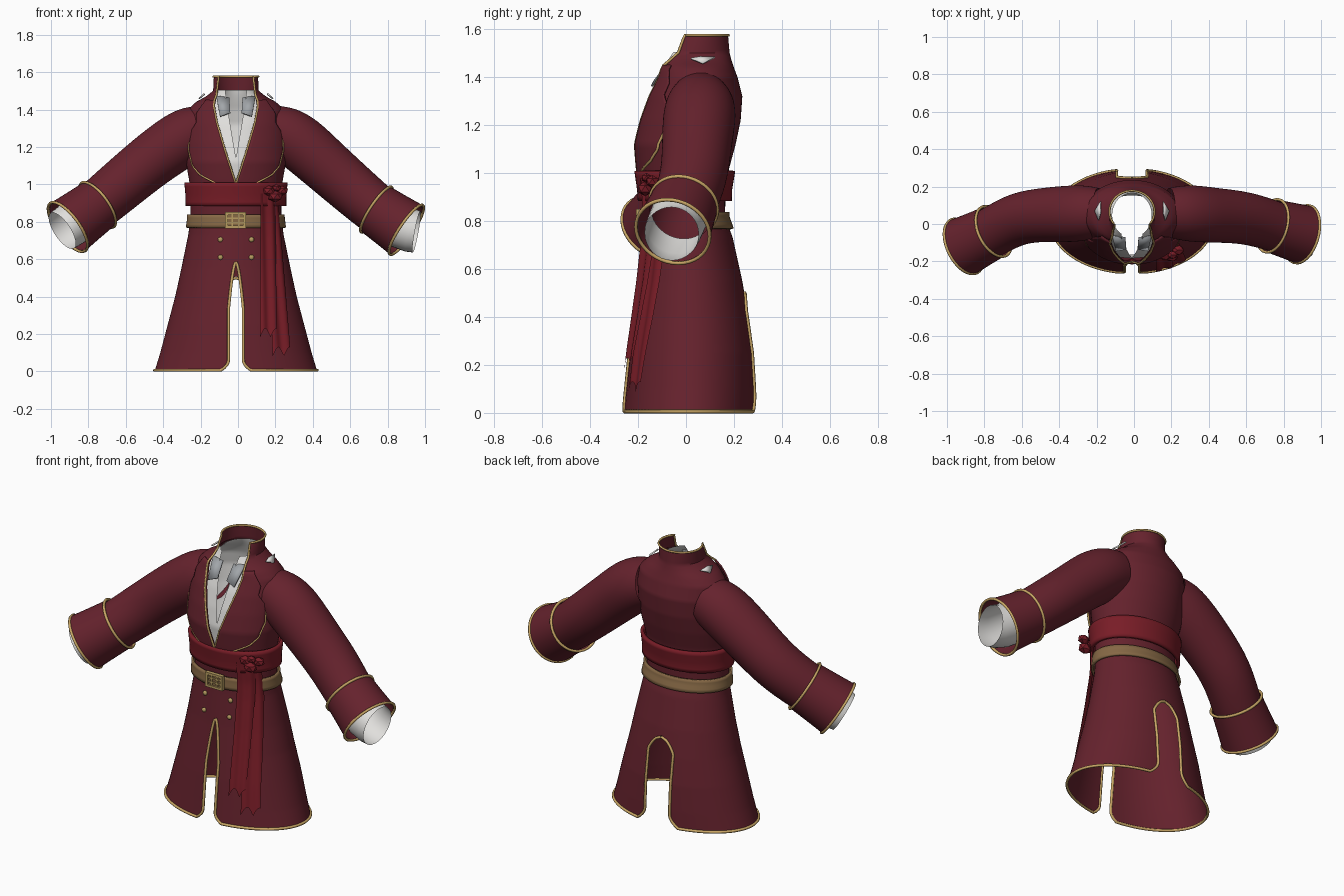
import bpy, bmesh, math
from mathutils import Vector

if "Cube" in bpy.data.objects:
    bpy.data.objects.remove(bpy.data.objects["Cube"])


def material(name, r, g, b):
    m = bpy.data.materials.new(name)
    m.use_nodes = True
    m.diffuse_color = (r, g, b, 1)
    m.node_tree.nodes["Principled BSDF"].inputs["Base Color"].default_value = (r, g, b, 1)
    return m


COAT = material("burgundy cloth", 0.13, 0.016, 0.026)
SASH = material("crimson sash", 0.19, 0.012, 0.02)
GOLD = material("gold trim", 0.58, 0.38, 0.13)
BELT = material("brown leather", 0.24, 0.14, 0.06)
BRASS = material("brass", 0.48, 0.34, 0.12)
SHIRT = material("white linen", 0.75, 0.74, 0.72)
GREY = material("grey linen", 0.36, 0.38, 0.4)


def finish(name, bm, mat, angle=40):
    bmesh.ops.remove_doubles(bm, verts=bm.verts, dist=0.0005)
    bmesh.ops.recalc_face_normals(bm, faces=bm.faces)
    me = bpy.data.meshes.new(name)
    bm.to_mesh(me)
    bm.free()
    me.materials.append(mat)
    me.shade_smooth()
    me.set_sharp_from_angle(angle=math.radians(angle))
    ob = bpy.data.objects.new(name, me)
    bpy.context.scene.collection.objects.link(ob)
    return ob


def steps(table):
    """Piecewise linear lookup over rows that start with a height."""
    def look(z):
        if z <= table[0][0]:
            return table[0][1:]
        for a, b in zip(table, table[1:]):
            if z <= b[0]:
                k = (z - a[0]) / (b[0] - a[0])
                return [p + (q - p) * k for p, q in zip(a[1:], b[1:])]
        return table[-1][1:]
    return look


# Body profile: height, half width, front y, back y
BODY = steps([(0, .435, -.26, .29), (.1, .405, -.25, .288), (.25, .365, -.235, .28),
              (.4, .325, -.215, .26), (.55, .292, -.195, .235), (.73, .255, -.177, .195),
              (.82, .243, -.17, .163), (.93, .242, -.177, .165), (1.02, .25, -.19, .18),
              (1.12, .268, -.2, .207), (1.22, .27, -.18, .228), (1.32, .268, -.15, .235),
              (1.4, .255, -.115, .215), (1.44, .215, -.11, .2), (1.47, .16, -.1, .19),
              (1.5, .122, -.09, .182), (1.58, .118, -.04, .175)])
CX = -0.011
TOP = 1.58
V_EDGE = steps([(1.0, 0), (1.18, .055), (1.33, .097), (1.42, .112), (1.5, .1), (TOP, .09)])
LAPEL_EDGE = steps([(1.0, .09), (1.05, .18), (1.1, .22), (1.18, .238), (1.27, .235),
                    (1.33, .2), (1.38, .2), (1.45, .15)])


def surf(z, t, side, off=0.0):
    hx, f, b = BODY(z)
    return Vector((CX + side * (hx + off) * math.sin(t),
                   (f + b) / 2 - ((b - f) / 2 + off) * math.cos(t), z))


def angle_at(z, w):
    return math.asin(min(1, w / BODY(z)[0]))


def front_edge(z):
    if z > 1:
        return angle_at(z, V_EDGE(z)[0])
    w = .039 * min(1, max(0, .585 - z) / .25) ** .6 + .05 * max(0, 1 - z / .06) ** 2
    return angle_at(z, w)


def back_edge(z):
    w = .08 * min(1, max(0, .5 - z) / .08) ** .5 + .06 * max(0, 1 - z / .08) ** 2
    return math.pi - angle_at(z, w)


def panel(name, mat, z0, z1, inner, outer, off=0.0, sides=(1, -1), rows=40, cols=24,
          wave=0.0, hem=None, thick=0.0):
    """Cloth panel wrapped on the body between two angular edges."""
    bm = bmesh.new()
    for s in sides:
        grid = []
        for i in range(rows + 1):
            v = i / rows
            row = []
            for j in range(cols + 1):
                u = j / cols
                z = z0 + (z1 - z0) * v + (hem(u) * (1 - v) if hem else 0)
                t = inner(z) + (outer(z) - inner(z)) * u
                ripple = wave * math.sin(u * 9 + v * 2)
                row.append(bm.verts.new(surf(z, t, s, off + ripple)))
            grid.append(row)
        for a, b in zip(grid, grid[1:]):
            for j in range(cols):
                bm.faces.new((a[j], a[j + 1], b[j + 1], b[j]))
    ob = finish(name, bm, mat)
    if thick:
        mod = ob.modifiers.new("thickness", 'SOLIDIFY')
        mod.thickness, mod.offset = thick, 0
    return ob


def cord(name, pts, mat=GOLD, r=0.008, cyclic=False):
    cu = bpy.data.curves.new(name, 'CURVE')
    cu.dimensions = '3D'
    cu.bevel_depth, cu.bevel_resolution = r, 1
    sp = cu.splines.new('POLY')
    sp.points.add(len(pts) - 1)
    for p, q in zip(sp.points, pts):
        p.co = (*q, 1)
    sp.use_cyclic_u = cyclic
    cu.materials.append(mat)
    ob = bpy.data.objects.new(name, cu)
    bpy.context.scene.collection.objects.link(ob)


def span(a, b, n):
    return [a + (b - a) * i / n for i in range(n + 1)]


def ring(c, tangent, r, n):
    t = tangent.normalized()
    u = (Vector((0, 1, 0)) - t * t.y).normalized()
    v = t.cross(u)
    return [c + r * (u * math.cos(k * math.tau / n) + v * math.sin(k * math.tau / n))
            for k in range(n)]


def tube(name, mat, pts, radii, n=20, smooth=0):
    pts = [Vector(p) for p in pts]
    bm = bmesh.new()
    loops = []
    for i, (p, r) in enumerate(zip(pts, radii)):
        d = pts[min(i + 1, len(pts) - 1)] - pts[max(i - 1, 0)]
        loops.append([bm.verts.new(q) for q in ring(p, d, r, n)])
    for a, b in zip(loops, loops[1:]):
        for k in range(n):
            bm.faces.new((a[k], a[(k + 1) % n], b[(k + 1) % n], b[k]))
    ob = finish(name, bm, mat)
    if smooth:
        ob.modifiers.new("rounding", 'SUBSURF').levels = smooth
    return ob


def plate(name, mat, pts, thick=0.008):
    bm = bmesh.new()
    bm.faces.new([bm.verts.new(p) for p in pts])
    mod = finish(name, bm, mat).modifiers.new("thickness", 'SOLIDIFY')
    mod.thickness = thick


def blob(name, mat, loc, scale, detail=2):
    bm = bmesh.new()
    bmesh.ops.create_icosphere(bm, subdivisions=detail, radius=1)
    ob = finish(name, bm, mat)
    ob.location, ob.scale = loc, scale


def box(name, mat, loc, size):
    bm = bmesh.new()
    bmesh.ops.create_cube(bm, size=1)
    ob = finish(name, bm, mat, 30)
    ob.location, ob.scale = loc, size


zero = lambda z: 0.0
half_turn = lambda z: math.pi

# Coat body with front and back vents, neckline and standing collar
panel("coat_body", COAT, 0, TOP, front_edge, back_edge, rows=140, cols=28)
panel("lapels", COAT, 1.0, 1.45, front_edge, lambda z: angle_at(z, LAPEL_EDGE(z)[0]),
      off=.014, rows=30, cols=12, thick=.008)

# Shirt inside the coat
panel("shirt", SHIRT, .95, 1.505, lambda z: angle_at(z, max(0, z - 1.14) * .18),
      half_turn, off=-.016)

# Sash, belt
panel("sash", SASH, .885, 1.01, zero, half_turn, off=.018, rows=6, cols=32, thick=.018)
panel("belt", BELT, .768, .838, zero, half_turn, off=.012, rows=4, cols=32, thick=.012)

# Hanging sash ends
for name, z0, a, b, off in (("sash_tail_long", .08, (.19, .15), (.285, .21), .02),
                            ("sash_tail_short", .18, (.12, .115), (.205, .19), .029)):
    edge = lambda z, e: angle_at(z, e[0] + (e[1] - e[0]) * z / .95)
    panel(name, SASH, z0, .95, lambda z, e=a: edge(z, e), lambda z, e=b: edge(z, e), off=off,
          sides=(1,), rows=30, cols=14, wave=.005, hem=lambda u: .05 * abs(math.sin(u * 5)))

# Sash knot
for i, (x, y, z, r) in enumerate(((.165, -.165, .965, .038), (.2, -.17, .935, .042),
                                  (.235, -.14, .965, .036), (.205, -.165, .98, .028))):
    blob(f"sash_knot_{i}", SASH, (x, y, z), (r, r * .8, r * .75), 1)

# Gold piping along the edges
for s, tag in ((1, "left"), (-1, "right")):
    path = [surf(z, front_edge(z), s, .002) for z in span(.585, .006, 40)]
    path += [surf(.006, t, s, .002) for t in span(front_edge(0), back_edge(0), 40)]
    path += [surf(z, back_edge(z), s, .002) for z in span(.006, .5, 40)]
    cord(f"skirt_piping_{tag}", path)
    path = [surf(z, front_edge(z), s, .014) for z in span(1.0, 1.45, 24)]
    path += [surf(z, front_edge(z), s, .002) for z in span(1.48, TOP - .004, 8)]
    path += [surf(TOP - .004, t, s, .002) for t in span(front_edge(TOP), math.pi, 20)]
    cord(f"neck_piping_{tag}", path, r=.006)
    cord(f"lapel_piping_{tag}", [surf(z, angle_at(z, LAPEL_EDGE(z)[0]), s, .015)
                                 for z in span(1.0, 1.27, 20)], r=.006)

    # Shirt collar wings and shoulder points
    plate(f"shirt_collar_{tag}", GREY, [(CX + s * x, y, z) for x, y, z in
          ((.105, -.06, 1.47), (.035, -.07, 1.46), (.03, -.13, 1.38), (.085, -.14, 1.36))])
    plate(f"collar_point_{tag}", SHIRT, [(CX + s * x, y, z) for x, y, z in
          ((.175, .02, 1.475), (.165, .06, 1.482), (.165, .12, 1.48), (.195, .07, 1.455))])

# Sleeves, turned-back cuffs and shirt cuffs
ARMS = {
    "left": [(.19, .06, 1.29), (.25, .06, 1.275), (.33, .055, 1.225), (.45, .045, 1.117),
             (.6, .035, .985), (.74, -.01, .865), (.9, -.055, .757)],
    "right": [(-.19, .06, 1.29), (-.25, .06, 1.275), (-.33, .055, 1.225), (-.47, .05, 1.125),
              (-.62, .035, 1.0), (-.75, -.04, .89), (-.91, -.12, .772)]}
for tag, pts in ARMS.items():
    a, b = Vector(pts[-2]), Vector(pts[-1])
    d = b - a
    tube(f"sleeve_{tag}", COAT, pts[:-1] + [a + d * .3],
         (.135, .148, .155, .147, .142, .136, .134), smooth=2)
    tube(f"cuff_{tag}", COAT, (a, a + d * .5, b), (.143, .15, .158), n=40)
    cord(f"cuff_upper_piping_{tag}", ring(a, d, .145, 40), cyclic=True)
    cord(f"cuff_lower_piping_{tag}", ring(b, d, .158, 40), cyclic=True)
    out = Vector((.055, -.005, -.01)) if tag == "left" else Vector((-.03, -.015, -.02))
    tube(f"shirt_cuff_{tag}", SHIRT, (a + d * .35, a + d * .9, b + out * .5, b + out),
         (.12, .118, .116, .113), n=32)

# Buckle: frame, plate and cross bars
BX, BY, BZ = -.013, -.193, .808
box("buckle_plate", BELT, (BX, BY, BZ), (.09, .012, .06))
for s in (-1, 1):
    box("buckle_side", BRASS, (BX + s * .048, BY - .005, BZ), (.016, .022, .086))
    box("buckle_rail", BRASS, (BX, BY - .005, BZ + s * .036), (.11, .022, .014))
    box("buckle_bar", BRASS, (BX, BY - .004, BZ + s * .012), (.084, .016, .008))
    box("buckle_post", BRASS, (BX + s * .018, BY - .004, BZ), (.008, .016, .06))

# Coat buttons
for z in (.705, .61):
    for s in (-1, 1):
        blob("button", BRASS, surf(z, angle_at(z, .082), s, .004), (.014, .01, .014))
